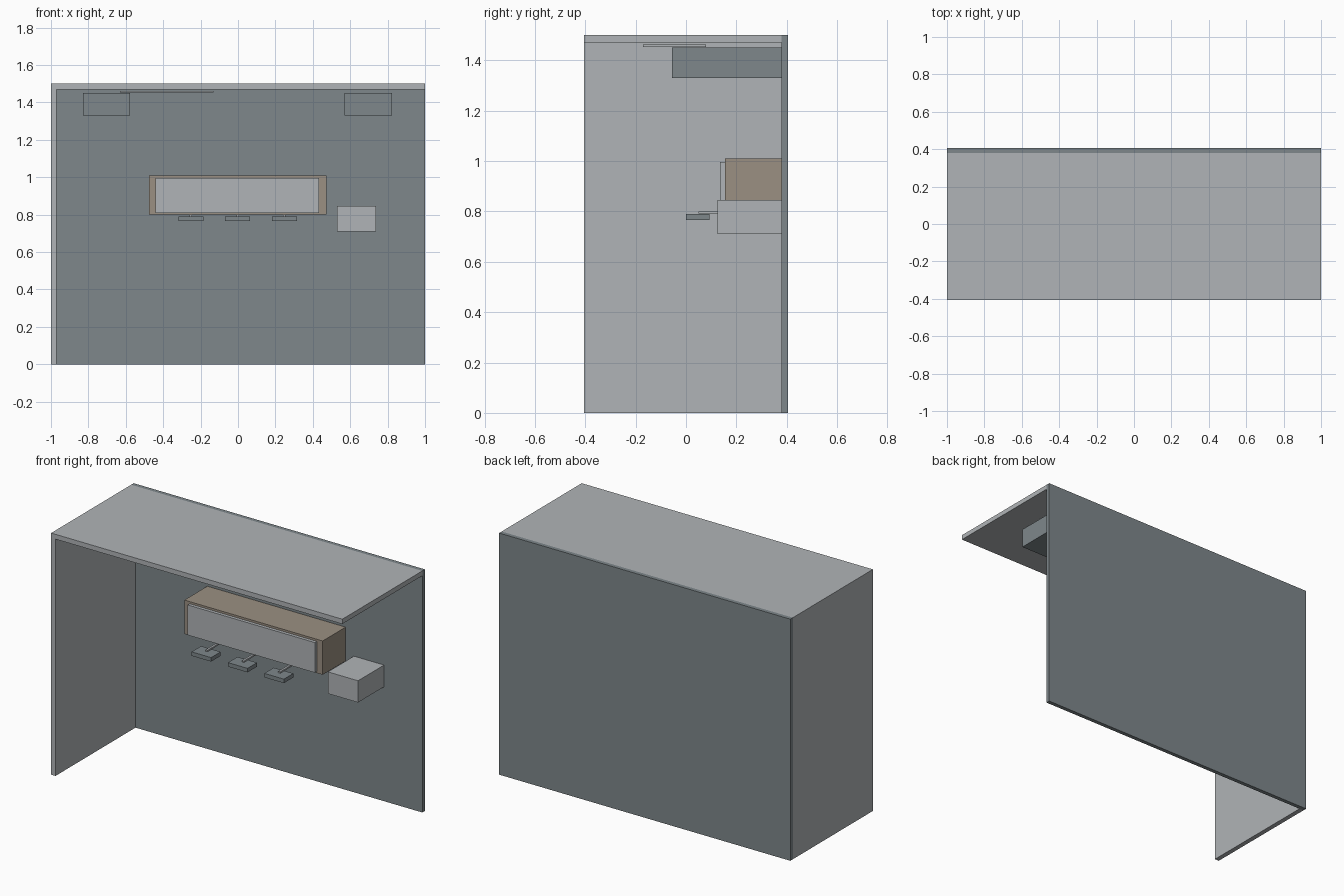
import bpy

if "Cube" in bpy.data.objects:
    bpy.data.objects.remove(bpy.data.objects["Cube"])


def material(name, rgb):
    """Material from 0-255 display values, stored as linear diffuse colour."""
    m = bpy.data.materials.new(name)
    lin = [((c / 255 + 0.055) / 1.055) ** 2.4 for c in rgb]
    m.diffuse_color = (*lin, 1.0)
    m.use_nodes = True
    m.node_tree.nodes["Principled BSDF"].inputs["Base Color"].default_value = m.diffuse_color
    return m


LIGHT = material("light_grey", (176, 180, 183))
SLATE = material("slate_grey", (126, 135, 139))
BROWN = material("taupe_brown", (155, 144, 130))


def box(name, x, y, z, mat):
    """Box spanning the (min, max) ranges on each axis."""
    bpy.ops.mesh.primitive_cube_add(size=1)
    ob = bpy.context.object
    ob.name = name
    ranges = (x, y, z)
    for v in ob.data.vertices:
        v.co = [r[0] if c < 0 else r[1] for c, r in zip(v.co, ranges)]
    ob.data.materials.append(mat)
    return ob


BACK = 0.38  # inner face of the back wall

# Room shell: back wall, left wall and ceiling
box("back_wall", (-1, 1), (BACK, 0.405), (0, 1.5), SLATE)
box("left_wall", (-1, -0.97), (-0.405, BACK), (0, 1.47), LIGHT)
box("ceiling", (-1, 1), (-0.405, BACK), (1.47, 1.5), LIGHT)

# Overhead boxes near both ends of the wall
for side, x in (("left", (-0.83, -0.577)), ("right", (0.57, 0.823))):
    box(f"overhead_box_{side}", x, (-0.055, BACK), (1.33, 1.45), SLATE)

# Thin panel just below the ceiling
box("ceiling_panel", (-0.63, -0.13), (-0.17, 0.08), (1.453, 1.462), LIGHT)

# Wall cabinet with its raised front
box("cabinet", (-0.477, 0.473), (0.155, BACK), (0.80, 1.01), BROWN)
box("cabinet_front", (-0.44, 0.433), (0.135, 0.155), (0.81, 0.997), LIGHT)

# Side box on the wall
box("side_box", (0.53, 0.737), (0.125, BACK), (0.71, 0.845), LIGHT)

# Three small trays on thin arms under the cabinet
for i, cx in enumerate((-0.252, -0.002, 0.248)):
    box(f"tray_{i + 1}", (cx - 0.067, cx + 0.067), (0.0, 0.093), (0.765, 0.79), SLATE)
    box(f"tray_arm_{i + 1}", (cx - 0.007, cx + 0.007), (0.05, 0.17), (0.791, 0.80), LIGHT)
